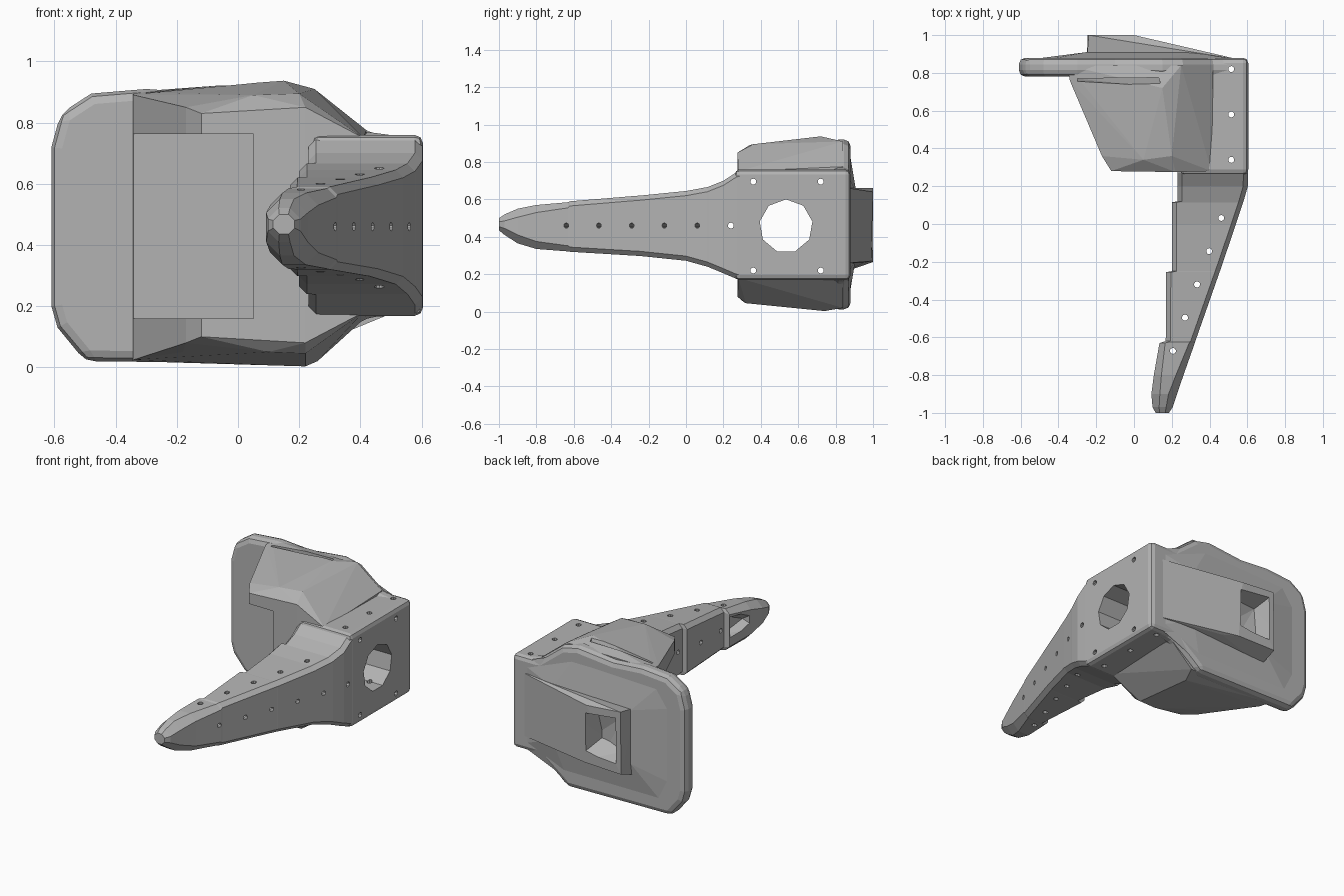
import bpy, bmesh
from mathutils import Matrix, Vector

cube = bpy.data.objects.get("Cube")
if cube:
    bpy.data.objects.remove(cube)

grey = bpy.data.materials.new("plain grey")
grey.use_nodes = True
grey.diffuse_color = (0.45, 0.45, 0.45, 1)
grey.node_tree.nodes["Principled BSDF"].inputs["Base Color"].default_value = (0.45, 0.45, 0.45, 1)


def finish(name, bm, cutter=False, bevel=0):
    bmesh.ops.recalc_face_normals(bm, faces=bm.faces)
    mesh = bpy.data.meshes.new(name)
    bm.to_mesh(mesh)
    bm.free()
    obj = bpy.data.objects.new(name, mesh)
    bpy.context.collection.objects.link(obj)
    mesh.materials.append(grey)
    if cutter:
        obj.hide_render = True
        obj.hide_viewport = True
        obj.display_type = 'WIRE'
    if bevel:
        mod = obj.modifiers.new("Rounded edges", 'BEVEL')
        mod.width, mod.segments, mod.limit_method = bevel, 2, 'ANGLE'
        mod.angle_limit = 0.6
    return obj


def hull(name, points, **kw):
    bm = bmesh.new()
    for p in points:
        bm.verts.new(p)
    res = bmesh.ops.convex_hull(bm, input=bm.verts)
    junk = {g for g in res["geom_interior"] + res["geom_unused"] if isinstance(g, bmesh.types.BMVert)}
    bmesh.ops.delete(bm, geom=list(junk), context='VERTS')
    bmesh.ops.dissolve_limit(bm, angle_limit=0.02, verts=bm.verts, edges=bm.edges)
    return finish(name, bm, **kw)


def box(name, x, y, z, **kw):
    return hull(name, [(a, b, c) for a in x for b in y for c in z], **kw)


def drills(name, spots, axis, radius, length, sides):
    """One cutter made of parallel cylinders."""
    bm = bmesh.new()
    turn = Vector(axis).to_track_quat('Z', 'Y').to_matrix().to_4x4()
    for spot in spots:
        bmesh.ops.create_cone(bm, cap_ends=True, segments=sides, radius1=radius, radius2=radius,
                              depth=length, matrix=Matrix.Translation(spot) @ turn)
    return finish(name, bm, cutter=True)


def cut(obj, *cutters):
    for c in cutters:
        mod = obj.modifiers.new("Cut " + c.name, 'BOOLEAN')
        mod.operation, mod.solver, mod.object = 'DIFFERENCE', 'EXACT', c


# Back plate with clipped corners
outline = [(-.61, .2), (-.61, .72), (-.58, .83), (-.48, .895), (-.3, .91), (-.1, .895), (.15, .92),
           (.26, .895), (.42, .77), (.57, .75), (.57, .17), (.42, .165), (.28, .06), (.22, .012),
           (-.5, .02), (-.59, .13)]
bm = bmesh.new()
face = bm.faces.new([bm.verts.new((x, .78, z)) for x, z in outline])
new = bmesh.ops.extrude_face_region(bm, geom=[face])["geom"]
bmesh.ops.translate(bm, vec=(0, .1, 0), verts=[v for v in new if isinstance(v, bmesh.types.BMVert)])
back_plate = finish("back_plate", bm, bevel=.035)

# Shallow pyramid on the back of the plate
rim = [(-.56, .22), (-.56, .72), (-.46, .86), (.15, .88), (.56, .72), (.56, .2), (.22, .06), (-.48, .06)]
rear_rise = hull("rear_rise", [(x, .87, z) for x, z in rim]
                 + [(x, .91, z) for x in (-.25, .3) for z in (.3, .64)])

# Flared housing, later hollowed out
top_half = [(-.35, .84, .9), (-.34, .76, .89), (-.25, .66, .87), (-.18, .5, .86), (-.17, .36, .85),
            (-.12, .28, .83), (.22, .275, .85), (.05, .34, .89), (.2, .36, .895), (.15, .72, .937),
            (.25, .84, .91), (.42, .84, .775), (.41, .28, .75)]
low_half = [(-.35, .84, .02), (-.34, .76, .025), (-.25, .66, .035), (-.18, .5, .05), (-.17, .36, .08),
            (-.12, .28, .1), (.22, .275, .08), (.1, .31, .05), (.22, .32, .045), (.22, .74, .003),
            (.26, .84, .02), (.42, .84, .165), (.41, .28, .18)]
housing = hull("housing", top_half + low_half)
cavity = box("cavity_cutter", (-.8, .05), (.1, .775), (.16, .762), cutter=True)
groove = hull("groove_cutter", [(-.3, .77, .8), (-.3, .77, 1), (-.3, .74, 1), (.13, .775, .85),
                                (.13, .775, 1), (.15, .72, 1)], cutter=True)

# Side block that carries the large bore
side_block = box("side_block", (.24, .605), (.26, .88), (.168, .76), bevel=.028)

# Tapering arm: (y, inner x, outer x, bottom, top, corner clip)
stations = [(.32, .235, .604, .17, .757, .025), (.27, .23, .604, .175, .745, .025),
            (.2, .23, .603, .205, .7, .025), (.12, .23, .58, .238, .668, .025),
            (.115, .2, .578, .24, .666, .025),
            (0, .2, .54, .272, .645, .025), (-.25, .2, .455, .298, .62, .025),
            (-.255, .17, .453, .298, .62, .025), (-.62, .168, .325, .32, .59, .025),
            (-.63, .135, .322, .322, .585, .03), (-.8, .105, .262, .335, .57, .04),
            (-.9, .092, .228, .365, .55, .045), (-.97, .098, .205, .41, .52, .035),
            (-1, .115, .185, .435, .5, .02)]
bm = bmesh.new()
rings = []
for y, a, b, lo, hi, c in stations:
    section = [(a + c, lo), (b - c, lo), (b, lo + c), (b, hi - c),
               (b - c, hi), (a + c, hi), (a, hi - c), (a, lo + c)]
    rings.append([bm.verts.new((x, y, z)) for x, z in section])
for r, s in zip(rings, rings[1:]):
    for i in range(8):
        j = (i + 1) % 8
        bm.faces.new((r[i], r[j], s[j], s[i]))
bm.faces.new(rings[0])
bm.faces.new(rings[-1])
arm = finish("arm", bm)
notch = hull("notch_cutter", [(.05, -.62, .39), (.05, -.62, .55), (.05, -.8, .42), (.05, -.8, .53),
                              (.185, -.64, .42), (.185, -.64, .53), (.15, -.78, .47)], cutter=True)

# Rear boss, steep on one side and sloping away on the other
boss = hull("rear_boss", [(-.25, .87, .22), (-.25, .87, .64), (-.245, 1, .265), (-.24, 1, .66),
                          (.0, 1, .64), (.02, .99, .27), (.15, .95, .61), (.12, .95, .26),
                          (.56, .87, .66), (.56, .87, .26)])
recess = hull("recess_cutter", [(-.225, 1.1, .29), (-.22, 1.1, .64), (.04, 1.1, .61), (.04, 1.1, .3),
                                (-.19, .9, .36), (-.19, .88, .58), (-.02, .91, .57), (-.03, .87, .4)],
              cutter=True)

# Large bore and rows of small screw holes
bore = drills("bore_cutter", [(.4, .535, .457)], (1, 0, 0), .143, 1.2, 9)
side = drills("side_holes", [(.4, y, z) for y in (.36, .72) for z in (.22, .695)] + [(.4, .24, .46)],
              (1, 0, 0), .016, .9, 10)
upright = drills("upright_holes", [(.515, .34 + .24 * i, .46) for i in range(3)]
                 + [(.462 - .064 * i, .032 - .176 * i, .46) for i in range(5)], (0, 0, 1), .016, 1.2, 10)
slanted = drills("slanted_holes", [(.56 - .061 * i, .06 - .175 * i, .46) for i in range(5)],
                 (.95, -.33, 0), .014, .9, 10)

cut(housing, cavity, groove, bore, side)
cut(side_block, bore, side, upright)
cut(back_plate, upright)
cut(arm, notch, bore, side, upright, slanted)
cut(rear_rise, recess)
cut(boss, recess)
